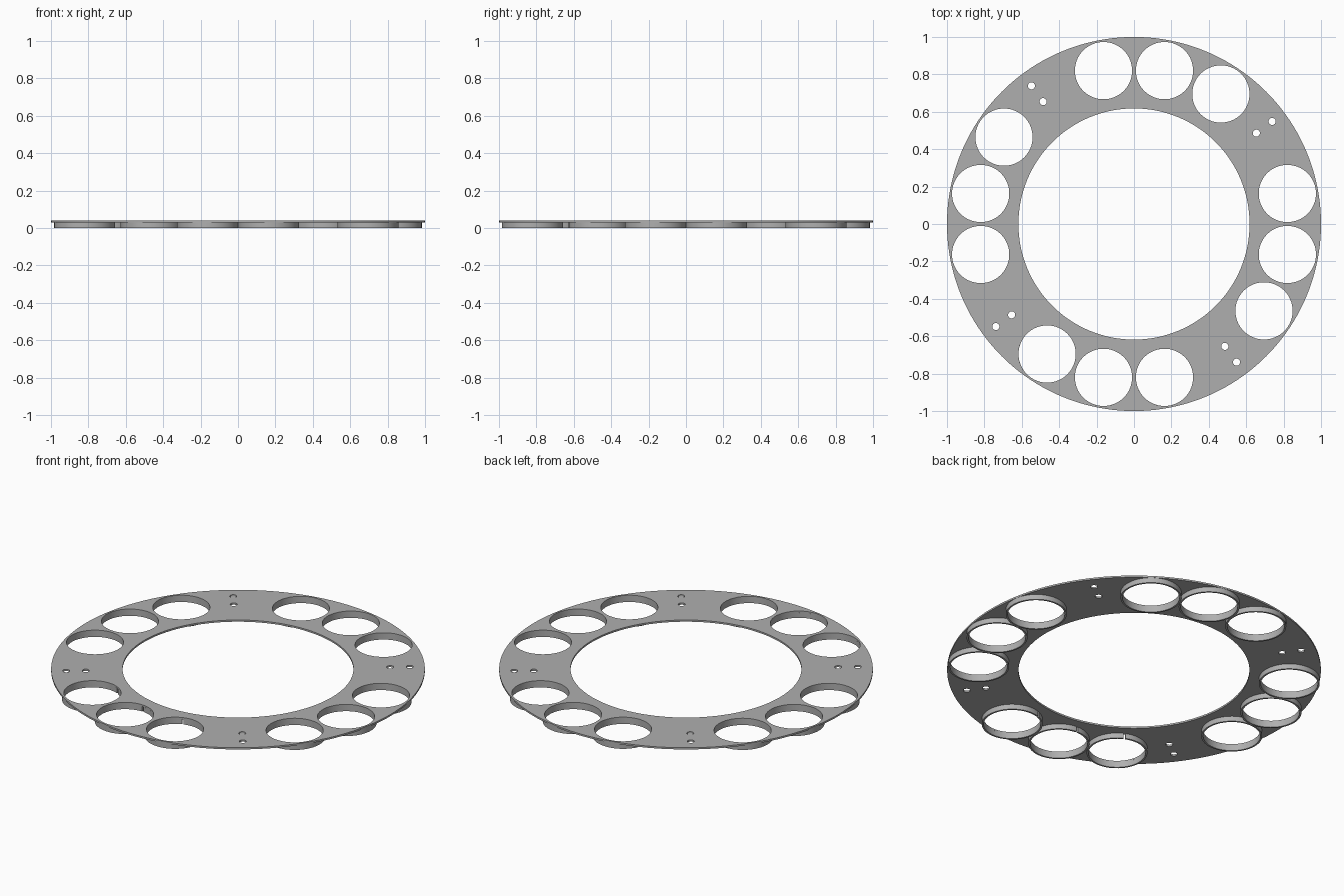
import bpy, math
from math import cos, sin, radians, pi

if "Cube" in bpy.data.objects:
    bpy.data.objects.remove(bpy.data.objects["Cube"])

PLATE_BOTTOM, TOP = 0.03, 0.04
HOLE_R, COLLAR_R, PITCH_R = 0.153, 0.163, 0.836

grey = bpy.data.materials.new("mid grey")
grey.diffuse_color = (0.43, 0.43, 0.43, 1)
grey.use_nodes = True
grey.node_tree.nodes["Principled BSDF"].inputs["Base Color"].default_value = grey.diffuse_color


def arc(cx, cy, r, n, start=0.0, sweep=2 * pi):
    """Points along an arc; a full circle leaves out the repeated end point."""
    full = abs(sweep - 2 * pi) < 1e-6
    count = n if full else n + 1
    return [(cx + r * cos(start + sweep * i / n), cy + r * sin(start + sweep * i / n))
            for i in range(count)]


def slab(name, outlines, z0, z1):
    """Extrude closed outlines (inner ones become holes) from z0 to z1."""
    cu = bpy.data.curves.new(name, 'CURVE')
    cu.dimensions, cu.fill_mode = '2D', 'BOTH'
    cu.extrude = (z1 - z0) / 2
    for pts in outlines:
        sp = cu.splines.new('POLY')
        sp.points.add(len(pts) - 1)
        for p, (x, y) in zip(sp.points, pts):
            p.co = (x, y, 0, 1)
        sp.use_cyclic_u = True
    ob = bpy.data.objects.new(name, cu)
    bpy.context.collection.objects.link(ob)
    ob.location.z = (z0 + z1) / 2
    bpy.ops.object.select_all(action='DESELECT')
    ob.select_set(True)
    bpy.context.view_layer.objects.active = ob
    bpy.ops.object.convert(target='MESH')
    ob = bpy.context.object
    # Weld the caps to the walls
    bpy.ops.object.mode_set(mode='EDIT')
    bpy.ops.mesh.select_all(action='SELECT')
    bpy.ops.mesh.remove_doubles(threshold=0.00005)
    bpy.ops.mesh.normals_make_consistent(inside=False)
    bpy.ops.object.mode_set(mode='OBJECT')
    ob.data.materials.clear()
    ob.data.materials.append(grey)
    bpy.ops.object.shade_smooth_by_angle(angle=radians(30))
    return ob


# Flat annular plate outline with its large central opening
plate = [arc(0, 0, 1.0, 160), arc(0, 0, 0.618, 128)]

for quarter in range(4):
    turn = quarter * 90
    # Group of three large holes, each with a collar underneath
    for step in (-33.75, -11.25, 11.25):
        a = radians(turn + step)
        cx, cy = PITCH_R * cos(a), PITCH_R * sin(a)
        plate.append(arc(cx, cy, HOLE_R, 64))
        if quarter == 3:
            # Front collars have a narrow slit on the inward side
            gap = 0.03
            s = a + pi + radians(8) + gap
            sweep = 2 * pi - 2 * gap
            outline = [arc(cx, cy, COLLAR_R, 64, s, sweep)
                       + arc(cx, cy, HOLE_R, 64, s, sweep)[::-1]]
        else:
            outline = [arc(cx, cy, COLLAR_R, 64), arc(cx, cy, HOLE_R, 64)]
        slab("hole_collar", outline, 0, PLATE_BOTTOM)
    # Pair of small fixing holes
    b = radians(turn + 36.6)
    for r in (0.815, 0.92):
        plate.append(arc(r * cos(b), r * sin(b), 0.019, 24))

slab("ring_plate", plate, PLATE_BOTTOM, TOP)
